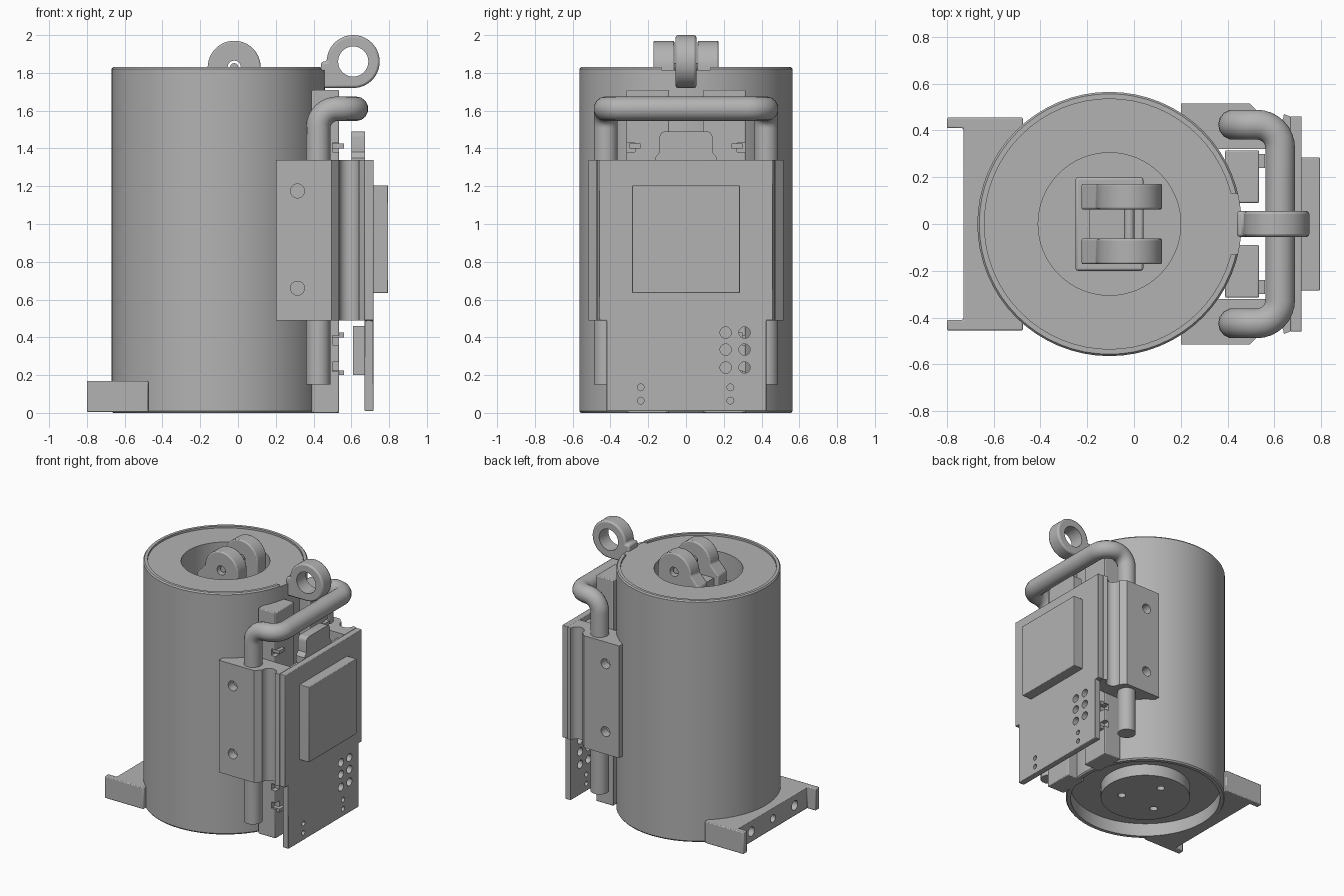
import bpy, bmesh, math
from mathutils import Vector

if "Cube" in bpy.data.objects:
    bpy.data.objects.remove(bpy.data.objects["Cube"])

GREY = bpy.data.materials.new("plain grey")
GREY.use_nodes = True
GREY.diffuse_color = (0.45, 0.45, 0.45, 1)
GREY.node_tree.nodes["Principled BSDF"].inputs["Base Color"].default_value = (0.45, 0.45, 0.45, 1)

CX = -0.105   # axis of the drum
R = 0.565     # drum radius


def finish(name, bm, bevel=0):
    bmesh.ops.recalc_face_normals(bm, faces=bm.faces)
    mesh = bpy.data.meshes.new(name)
    bm.to_mesh(mesh)
    bm.free()
    ob = bpy.data.objects.new(name, mesh)
    bpy.context.collection.objects.link(ob)
    mesh.materials.append(GREY)
    if bevel:
        mod = ob.modifiers.new("edge", "BEVEL")
        mod.width, mod.segments, mod.limit_method = bevel, 2, "ANGLE"
    return ob


def prism(name, points, axis, lo, hi, bevel=0):
    """Extrude a flat outline along x (y,z points), y (x,z) or z (x,y)."""
    place = {"x": lambda a, b, t: (t, a, b), "y": lambda a, b, t: (a, t, b),
             "z": lambda a, b, t: (a, b, t)}[axis]
    bm = bmesh.new()
    face = bm.faces.new([bm.verts.new(place(a, b, lo)) for a, b in points])
    top = bmesh.ops.extrude_face_region(bm, geom=[face])
    bmesh.ops.translate(bm, vec=place(0, 0, hi - lo),
                        verts=[v for v in top["geom"] if isinstance(v, bmesh.types.BMVert)])
    return finish(name, bm, bevel)


def box(name, x, y, z, bevel=0):
    return prism(name, [(x[0], y[0]), (x[1], y[0]), (x[1], y[1]), (x[0], y[1])], "z", *z, bevel)


def arc(a, b, r, start=0, end=360, n=32):
    count = n if end - start == 360 else n + 1
    return [(a + r * math.cos(math.radians(start + (end - start) * i / n)),
             b + r * math.sin(math.radians(start + (end - start) * i / n))) for i in range(count)]


def cut(ob, cutters):
    for cutter in cutters:
        cutter.hide_render = True
        cutter.hide_viewport = True
        cutter.display_type = "WIRE"
        mod = ob.modifiers.new("cut", "BOOLEAN")
        mod.operation, mod.object, mod.solver = "DIFFERENCE", cutter, "EXACT"


# Drum: revolved shell with a recessed foot, a foot boss and a top well
bm = bmesh.new()
profile = [(0, .01), (.317, .01), (.317, .1), (.53, .1), (.53, 0), (.557, 0), (R, .01), (R, 1.82),
           (.557, 1.83), (.535, 1.83), (.535, 1.815), (.305, 1.815), (.305, 1.5), (0, 1.5)]
verts = [bm.verts.new((CX + r, 0, z)) for r, z in profile]
edges = [bm.edges.new(pair) for pair in zip(verts, verts[1:])]
bmesh.ops.spin(bm, geom=verts + edges, cent=(CX, 0, 0), axis=(0, 0, 1),
               angle=math.tau, steps=64, use_duplicate=False)
bmesh.ops.remove_doubles(bm, verts=bm.verts, dist=0.0005)
drum = finish("drum", bm)
drum_cuts = [box("lip_gap_cutter", (.4, .6), (-.13, .13), (1.815, 1.9))]
for angle in (90, 210, 330):
    a = math.radians(angle)
    drum_cuts.append(prism("foot_hole_cutter", arc(CX + .17 * math.cos(a), .17 * math.sin(a), .028, n=16),
                           "z", -.05, .07))
cut(drum, drum_cuts)

# Clevis in the top well
box("clevis_base", (-.25, .04), (-.2, .2), (1.5, 1.68), .01)
box("clevis_core", (-.19, -.02), (-.07, .07), (1.5, 1.74))
for s in (-1, 1):
    y = sorted((s * .062, s * .172))
    lug = prism("clevis_lug", arc(-.02, 1.83, .14, 0, 180) + [(-.225, 1.76), (-.225, 1.55), (.12, 1.55)],
                "y", *y, .008)
    cut(lug, [prism("pin_hole_cutter", arc(-.02, 1.83, .035, n=20), "y", y[0] - .05, y[1] + .05)])
prism("clevis_pin", arc(-.02, 1.83, .022, n=16), "y", -.15, .15)

# Lifting eye at the drum edge
eye = prism("lifting_eye", arc(.61, 1.86, .14, -90, 180, 40) + [(.44, 1.86), (.44, 1.72)],
            "y", -.055, .055, .012)
cut(eye, [prism("eye_hole_cutter", arc(.61, 1.86, .08), "y", -.1, .1)])

# Foot bracket: block with two end flanges and bolt holes
foot = prism("foot_bracket", [(-.8, -.455), (-.475, -.455), (-.475, .455), (-.8, .455), (-.8, .41),
                              (-.73, .41), (-.73, -.41), (-.8, -.41)], "z", .005, .17, .006)
foot_cuts = [prism("drum_clearance_cutter", arc(CX, 0, .55, n=64), "z", -.1, .3)]
for y, r in ((-.26, .036), (0, .028), (.26, .036)):
    foot_cuts.append(prism("bolt_hole_cutter", arc(y, .085, r, n=20), "x", -.85, -.68))
cut(foot, foot_cuts)

# Carry handle: swept tube with rounded corners
def rounded_path(corners, radius, n=8):
    pts = [Vector(corners[0])]
    for p, c, q in zip(corners, corners[1:], corners[2:]):
        p, c, q = Vector(p), Vector(c), Vector(q)
        u, v = (p - c).normalized(), (q - c).normalized()
        centre = c + (u + v) * radius
        for i in range(n + 1):
            t = math.pi / 2 * i / n
            pts.append(centre - v * radius * math.cos(t) - u * radius * math.sin(t))
    return pts + [Vector(corners[-1])]


half = [(.425, .425, .15), (.425, .425, 1.61), (.625, .425, 1.61)]
corners = half + [(x, -y, z) for x, y, z in reversed(half)]
curve = bpy.data.curves.new("handle", "CURVE")
curve.dimensions, curve.bevel_depth, curve.bevel_resolution, curve.use_fill_caps = "3D", .065, 5, True
path = rounded_path(corners, .1)
spline = curve.splines.new("POLY")
spline.points.add(len(path) - 1)
for point, co in zip(spline.points, path):
    point.co = (*co, 1)
curve.materials.append(GREY)
temp = bpy.data.objects.new("handle_path", curve)
bpy.context.collection.objects.link(temp)
bpy.context.view_layer.update()
mesh = bpy.data.meshes.new_from_object(temp.evaluated_get(bpy.context.evaluated_depsgraph_get()))
bpy.data.objects.remove(temp)
bpy.context.collection.objects.link(bpy.data.objects.new("handle", mesh))

# Parts on both sides: rail, clips and handle clamp
for s in (-1, 1):
    y = sorted((s * .09, s * .315))
    rail = box("rail", (.39, .535), y, (0, 1.71), .006)
    cut(rail, [box("rail_notch_cutter", (.5, .6), sorted((s * .27, s * .4)), (z, z + .05))
               for z in (.22, .36, 1.38)])
    for z in (.2, .4, 1.4):
        box("clip", (.49, .56), sorted((s * .24, s * .3)), (z, z + .025))
    groove = arc(.588, .47, .053, 0, -180, 10)
    outline = [(.2, .515), (.495, .515), (.535, .475)] + groove[::-1] + \
              [(.67, .46), (.67, .32), (.36, .32), (.2, .44)]
    clamp = prism("handle_clamp", [(x, s * y) for x, y in outline], "z", .49, 1.34)
    cut(clamp, [prism("clamp_hole_cutter", arc(.315, z, .037, n=24), "y",
                      *sorted((s * .45, s * .6))) for z in (.66, 1.175)])

# Control panel with display, backing and drilled holes
panel = prism("panel", [(-.42, .01), (.425, .01), (.425, .49), (.46, .49), (.46, 1.34),
                        (-.46, 1.34), (-.46, .49), (-.42, .49)], "x", .67, .717, .004)
holes = [(y, z, .03) for y in (.21, .31) for z in (.24, .335, .425)]
holes += [(y, z, .018) for y in (-.24, .235) for z in (.065, .135)]
cut(panel, [prism("panel_hole_cutter", arc(y, z, r, n=20), "x", .6, .8) for y, z, r in holes])
box("display", (.71, .795), (-.285, .285), (.635, 1.205), .004)
box("panel_backing", (.61, .672), (-.33, .33), (.5, 1.3))
box("connector", (.61, .672), (-.25, .12), (.2, .46))
prism("panel_tab", [(-.165, 1.3), (.165, 1.3), (.165, 1.35), (.14, 1.38)] + arc(.11, 1.46, .03, 0, 90, 4)
      + arc(-.11, 1.46, .03, 90, 180, 4) + [(-.14, 1.38), (-.165, 1.35)], "x", .602, .672)

# Smooth round surfaces, keep hard edges
bpy.ops.object.select_all(action="DESELECT")
for ob in bpy.context.scene.objects:
    if ob.type == "MESH" and not ob.hide_render:
        ob.select_set(True)
        bpy.context.view_layer.objects.active = ob
bpy.ops.object.shade_smooth_by_angle(angle=math.radians(30))
